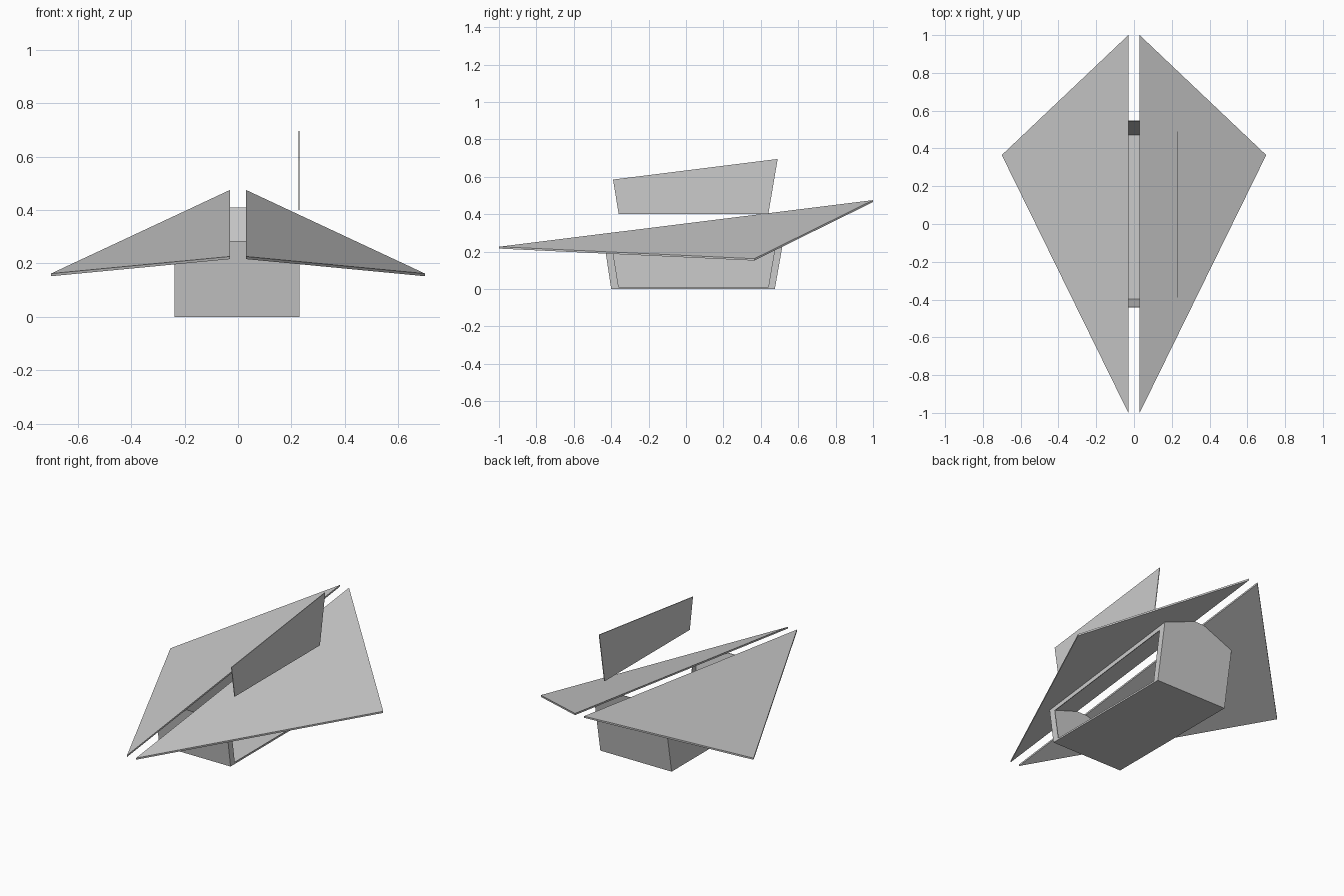
import bpy

if "Cube" in bpy.data.objects:
    bpy.data.objects.remove(bpy.data.objects["Cube"])

XL, XR = -0.238, 0.231      # left and right walls of the hull
T = 0.004                   # sheet thickness


def sheet(name, loops, shift=(0, 0, T)):
    """Flat faces given by corner loops, thickened by the shift vector."""
    verts, faces = [], []
    for pts in loops:
        n, b = len(pts), len(verts)
        verts += pts + [tuple(p[i] + shift[i] for i in range(3)) for p in pts]
        faces.append([b + i for i in range(n)])
        faces.append([b + n + i for i in reversed(range(n))])
        faces += [[b + i, b + (i + 1) % n, b + n + (i + 1) % n, b + n + i] for i in range(n)]
    me = bpy.data.meshes.new(name)
    me.from_pydata(verts, [], faces)
    import bmesh
    bm = bmesh.new()
    bm.from_mesh(me)
    bmesh.ops.recalc_face_normals(bm, faces=bm.faces)
    bm.to_mesh(me)
    bm.free()
    ob = bpy.data.objects.new(name, me)
    bpy.context.collection.objects.link(ob)
    return ob


def under(x, y):
    """Height of the wing underside."""
    return 0.215 + 0.125 * (y + 1) - 0.352 * max(abs(x) - 0.03, 0)


# Two wings
for side, name in ((-1, "left_wing"), (1, "right_wing")):
    sheet(name, [[(side * 0.03, 1.0, 0.475), (side * 0.03, -1.0, 0.226),
                  (side * 0.7, 0.365, 0.162)]], (0, 0, -0.01))

# Hull floor
F, B = -0.40, 0.475
sheet("floor", [[(XL, F, 0), (XR, F, 0), (XR, B, 0), (XL, B, 0)]])

# Leaning front and back panels with roof-shaped tops
for name, y0, y1, s in (("front_panel", F, -0.443, T), ("back_panel", B, 0.547, -T)):
    pts = [(XL, y0), (XR, y0)] + [(x, None) for x in (XR, 0.03, -0.03, XL)]
    full = under(0, y1)
    loop = []
    for x, y in pts:
        if y is not None:
            loop.append((x, y, 0))
        else:
            z = under(x, y1 - (y1 - y0) * (abs(x) > 0.1) * 0.2)
            loop.append((x, y0 + (y1 - y0) * z / full, z))
    sheet(name, [loop], (0, s, 0))

# Side outlines: outer wall and the inset opening
yf, yb = -0.432, 0.533
outer = [(F, 0), (B, 0), (yb, under(XR, yb)), (yf, under(XR, yf))]
inner = [(-0.36, 0.01), (0.44, 0.01), (0.49, 0.305), (-0.39, 0.195)]

# Closed left wall
sheet("left_wall", [[(XL, y, z) for y, z in outer]], (T, 0, 0))

# Frame around the open right side
frame = []
for i in range(4):
    j = (i + 1) % 4
    frame.append([(XR, *p) for p in (outer[i], outer[j], inner[j], inner[i])])
sheet("right_frame", frame, (-T, 0, 0))

# Detached side panel floating above the wing
sheet("raised_panel", [[(XR, y, z + 0.39) for y, z in inner]], (-T, 0, 0))
